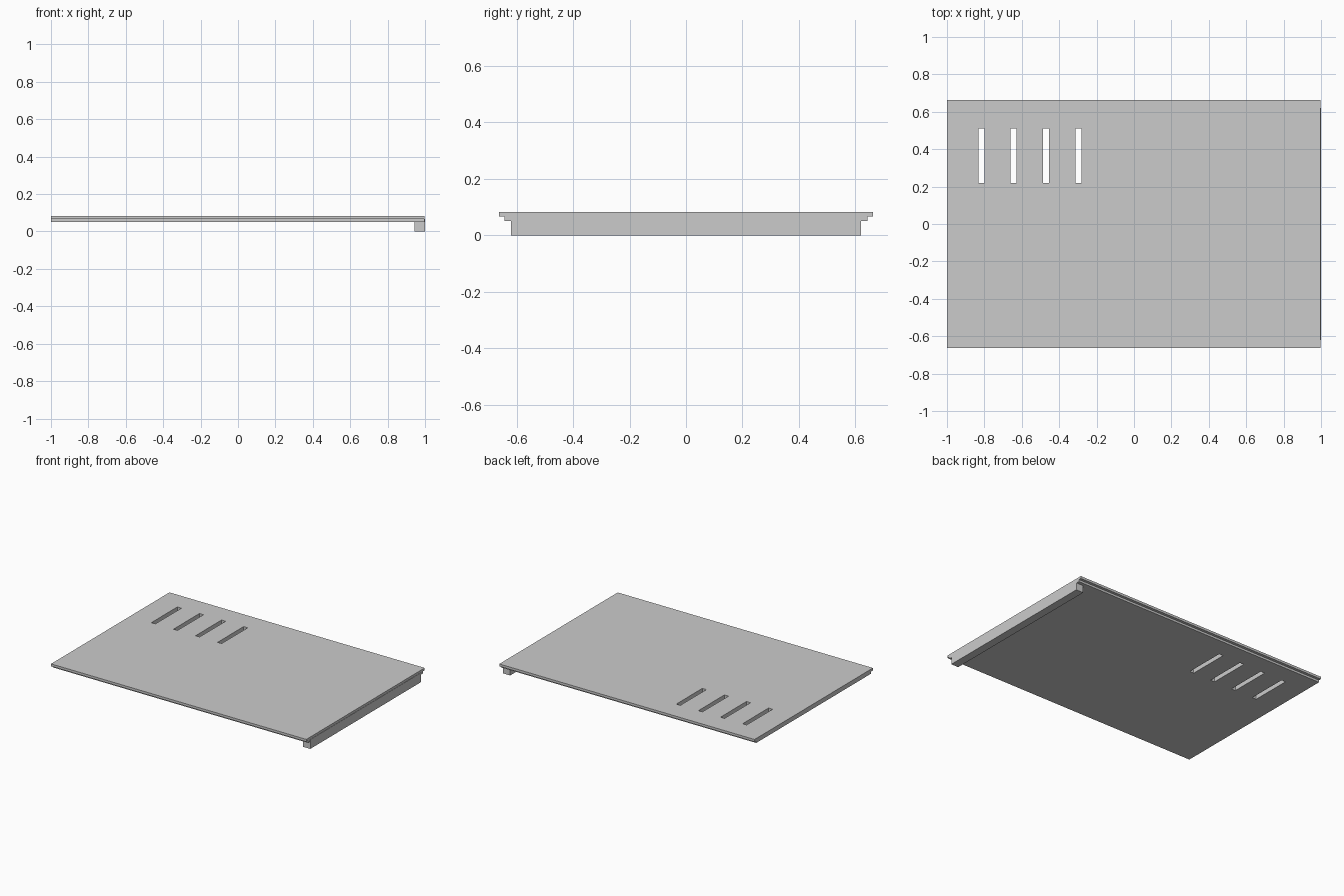
import bpy
import bmesh

cube = bpy.data.objects.get("Cube")
if cube:
    bpy.data.objects.remove(cube, do_unlink=True)

grey = bpy.data.materials.new("plain grey")
grey.use_nodes = True
colour = (0.6, 0.6, 0.6, 1)
grey.diffuse_color = colour
grey.node_tree.nodes["Principled BSDF"].inputs["Base Color"].default_value = colour


def extrude_x(name, profile, x0, x1):
    """Extrude a closed (y, z) outline from x0 to x1."""
    bm = bmesh.new()
    face = bm.faces.new([bm.verts.new((x0, y, z)) for y, z in profile])
    moved = bmesh.ops.extrude_face_region(bm, geom=[face])["geom"]
    verts = [v for v in moved if isinstance(v, bmesh.types.BMVert)]
    bmesh.ops.translate(bm, verts=verts, vec=(x1 - x0, 0, 0))
    bmesh.ops.recalc_face_normals(bm, faces=bm.faces)
    mesh = bpy.data.meshes.new(name)
    bm.to_mesh(mesh)
    bm.free()
    mesh.materials.append(grey)
    obj = bpy.data.objects.new(name, mesh)
    bpy.context.collection.objects.link(obj)
    return obj


def rectangle(y0, y1, z0, z1):
    return [(y0, z0), (y1, z0), (y1, z1), (y0, z1)]


# Panel with stepped long edges
half = [(0.643, 0.051), (0.643, 0.066), (0.662, 0.066), (0.662, 0.083)]
panel = extrude_x("panel", half + [(-y, z) for y, z in reversed(half)], -1, 0.998)

# Four vent slots through the panel
for i in range(4):
    x = -0.816 + i * 0.173
    cutter = extrude_x(f"slot_cutter_{i + 1}", rectangle(0.219, 0.51, -0.1, 0.2),
                       x - 0.016, x + 0.016)
    cutter.hide_render = True
    cutter.hide_viewport = True
    cutter.display_type = 'WIRE'
    cut = panel.modifiers.new(f"slot_{i + 1}", 'BOOLEAN')
    cut.operation = 'DIFFERENCE'
    cut.solver = 'EXACT'
    cut.object = cutter

# Rail under the left end
extrude_x("end_rail", rectangle(-0.62, 0.62, 0, 0.066), 0.943, 1)
